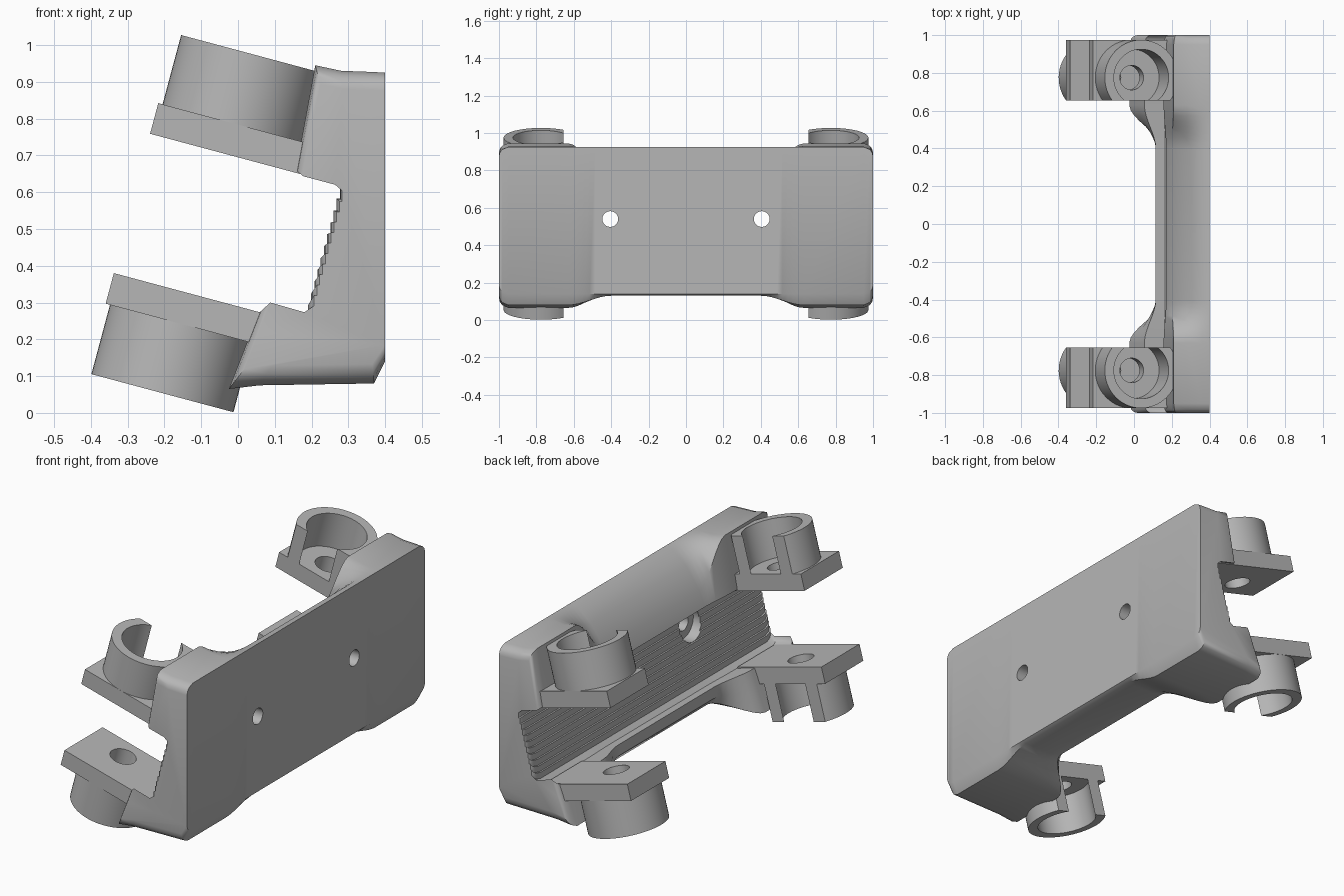
import bpy, bmesh, math
from mathutils import Vector, Matrix

cube = bpy.data.objects.get("Cube")
if cube:
    bpy.data.objects.remove(cube, do_unlink=True)

grey = bpy.data.materials.new("plain grey")
grey.use_nodes = True
colour = (0.47, 0.47, 0.47, 1)
grey.diffuse_color = colour
grey.node_tree.nodes["Principled BSDF"].inputs["Base Color"].default_value = colour

TILT = math.radians(15)
ALONG = Vector((math.cos(TILT), 0, -math.sin(TILT)))
NORMAL = Vector((math.sin(TILT), 0, math.cos(TILT)))


def finish(bm, name):
    bmesh.ops.recalc_face_normals(bm, faces=bm.faces)
    mesh = bpy.data.meshes.new(name)
    bm.to_mesh(mesh)
    bm.free()
    mesh.materials.append(grey)
    ob = bpy.data.objects.new(name, mesh)
    bpy.context.collection.objects.link(ob)
    return ob


def activate(ob):
    bpy.ops.object.select_all(action="DESELECT")
    ob.select_set(True)
    bpy.context.view_layer.objects.active = ob


def smooth(ob, degrees=35):
    activate(ob)
    bpy.ops.object.shade_smooth_by_angle(angle=math.radians(degrees))


def loft(rings, name):
    """Skin equal-length closed rings and cap both ends."""
    bm = bmesh.new()
    rows = [[bm.verts.new(p) for p in ring] for ring in rings]
    n = len(rows[0])
    for a, b in zip(rows, rows[1:]):
        for i in range(n):
            j = (i + 1) % n
            bm.faces.new((a[i], a[j], b[j], b[i]))
    bm.faces.new(rows[0])
    bm.faces.new(rows[-1])
    return finish(bm, name)


def cut(ob, centre, axis, radius, depth):
    bm = bmesh.new()
    turn = Vector((0, 0, 1)).rotation_difference(axis).to_matrix().to_4x4()
    bmesh.ops.create_cone(bm, cap_ends=True, segments=40, radius1=radius, radius2=radius,
                          depth=depth, matrix=Matrix.Translation(centre) @ turn)
    cutter = finish(bm, "hole_cutter")
    cutter.hide_render = True
    mod = ob.modifiers.new("hole", "BOOLEAN")
    mod.operation, mod.solver, mod.object = "DIFFERENCE", "EXACT", cutter
    activate(ob)
    bpy.ops.object.modifier_apply(modifier=mod.name)
    bpy.data.objects.remove(cutter, do_unlink=True)


# Body: cross-sections (x, z) blending from the thin middle to the thick arm ends
STEPS = 11
floor = []
for i in range(STEPS):
    x = 0.277 - 0.087 * i / (STEPS - 1)
    floor += [(x, 0.615 - 0.355 * i / STEPS), (x, 0.615 - 0.355 * (i + 1) / STEPS)]

middle = [(.4, .14), (.4, .925), (.36, .915), (.28, .85), (.2, .74), (.17, .66), (.255, .637),
          *floor, (.165, .24), (.115, .25), (.115, .19), (.15, .15), (.22, .132), (.38, .13)]
arm = [(.4, .14), (.4, .925), (.36, .927), (.28, .93), (.21, .945), (.157, .66), (.255, .634),
       *floor, (.16, .24), (.055, .27), (.02, .18), (-.025, .065), (.06, .075), (.37, .08)]


def section(y):
    t = min(max((abs(y) - 0.4) / 0.23, 0), 1)
    t = t * t * (3 - 2 * t)
    return [Vector((a[0] + (b[0] - a[0]) * t, y, a[1] + (b[1] - a[1]) * t))
            for a, b in zip(middle, arm)]


def shrink(points, y, k):
    return [Vector((p.x if p.x > .39 else .33 + (p.x - .33) * k, y, .52 + (p.z - .52) * k))
            for p in points]


half = [0.4 + 0.23 * i / 8 for i in range(9)] + [0.95]
ends = [(0.982, 0.97), (0.995, 0.93), (1.0, 0.88)]
rings = [section(y) for y in half] + [shrink(section(.95), y, k) for y, k in ends]
mirrored = [[Vector((p.x, -p.y, p.z)) for p in ring] for ring in reversed(rings)]
body = loft(mirrored + rings, "body")

# Mounting holes with a counterbore on the inner side
for side in (-1, 1):
    cut(body, Vector((0.3, side * 0.405, 0.54)), Vector((1, 0, 0)), 0.042, 0.6)
    cut(body, Vector((0.2, side * 0.405, 0.54)), Vector((1, 0, 0)), 0.085, 0.2)
smooth(body)

# Clips: a tilted plate with a hole, carrying a C-shaped collar open towards the middle
OUTER, INNER, OPEN, Y0 = 0.2, 0.15, 0.12, 0.775


def arc(radius, count=40):
    start = -math.asin(OPEN / radius)
    sweep = math.pi - 2 * start
    angles = [start + sweep * i / count for i in range(count + 1)]
    return [(radius * math.cos(a), radius * math.sin(a)) for a in angles]


def prism(outline, base, side, low, high, name):
    def place(h):
        return [base + ALONG * s + NORMAL * h + Vector((0, side * (Y0 + v), 0))
                for s, v in outline]
    return loft([place(low), place(high)], name)


collar_outline = arc(OUTER) + arc(INNER)[::-1]
plate_outline = [(-.212, -OPEN), (.3, -OPEN), (.3, OUTER), (-.212, OUTER)]
levels = {"upper": (Vector((-.012, 0, .787)), 1), "lower": (Vector((-.155, 0, .242)), -1)}

for level, (base, up) in levels.items():
    for side, end in ((-1, "front"), (1, "back")):
        collar = prism(collar_outline, base, side, -0.004 * up, 0.195 * up,
                       f"{level}_{end}_collar")
        smooth(collar)
        plate = prism(plate_outline, base, side, -0.086 * up, 0, f"{level}_{end}_clip_plate")
        cut(plate, base + Vector((0, side * Y0, 0)), NORMAL, 0.065, 0.5)
        smooth(plate)
